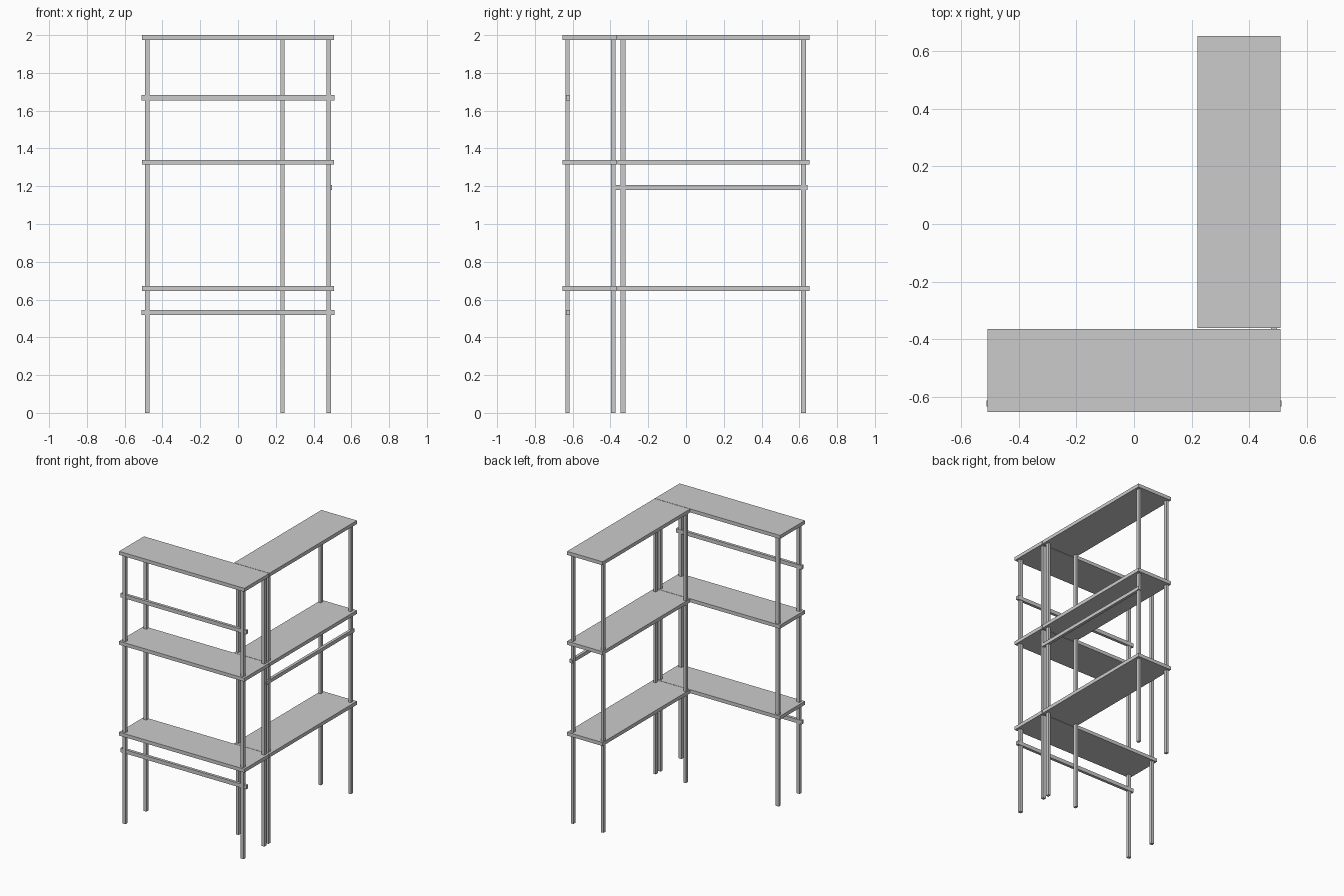
import bpy

if "Cube" in bpy.data.objects:
    bpy.data.objects.remove(bpy.data.objects["Cube"])


def box(name, x, y, z):
    """Box from (min, max) ranges on each axis."""
    bpy.ops.mesh.primitive_cube_add(
        size=1, location=[(a + b) / 2 for a, b in (x, y, z)])
    ob = bpy.context.object
    ob.name = name
    ob.scale = [b - a for a, b in (x, y, z)]
    bpy.ops.object.transform_apply(location=False, rotation=False, scale=True)
    return ob


# Two shelf units forming an L: footprint of boards, post centres, post half sizes
units = {
    "front": dict(x=(-0.509, 0.509), y=(-0.653, -0.365),
                  px=(-0.480, 0.480), py=(-0.627, -0.385), half=(0.0125, 0.011)),
    "side": dict(x=(0.221, 0.509), y=(-0.362, 0.653),
                 px=(0.236, 0.480), py=(-0.333, 0.623), half=(0.010, 0.0130)),
}

# Shelf boards share the same three heights
shelf_tops = {"lower": 0.672, "middle": 1.340, "top": 2.0}
thick = 0.026

for unit, u in units.items():
    for level, top in shelf_tops.items():
        box(f"{unit}_{level}_shelf", u["x"], u["y"], (top - thick, top))
    # Four thin square posts from the floor to the underside of the top board
    hx, hy = u["half"]
    for i, cx in enumerate(u["px"]):
        for j, cy in enumerate(u["py"]):
            box(f"{unit}_post_{i}{j}", (cx - hx, cx + hx), (cy - hy, cy + hy),
                (0, 2.0 - thick))

# Horizontal bracing rails on the outer faces
for name, z in (("lower", 0.531), ("upper", 1.669)):
    box(f"front_{name}_rail", (-0.512, 0.512), (-0.634, -0.613), (z - 0.014, z + 0.014))
box("side_rail", (0.476, 0.497), (-0.380, 0.642), (1.181, 1.207))
